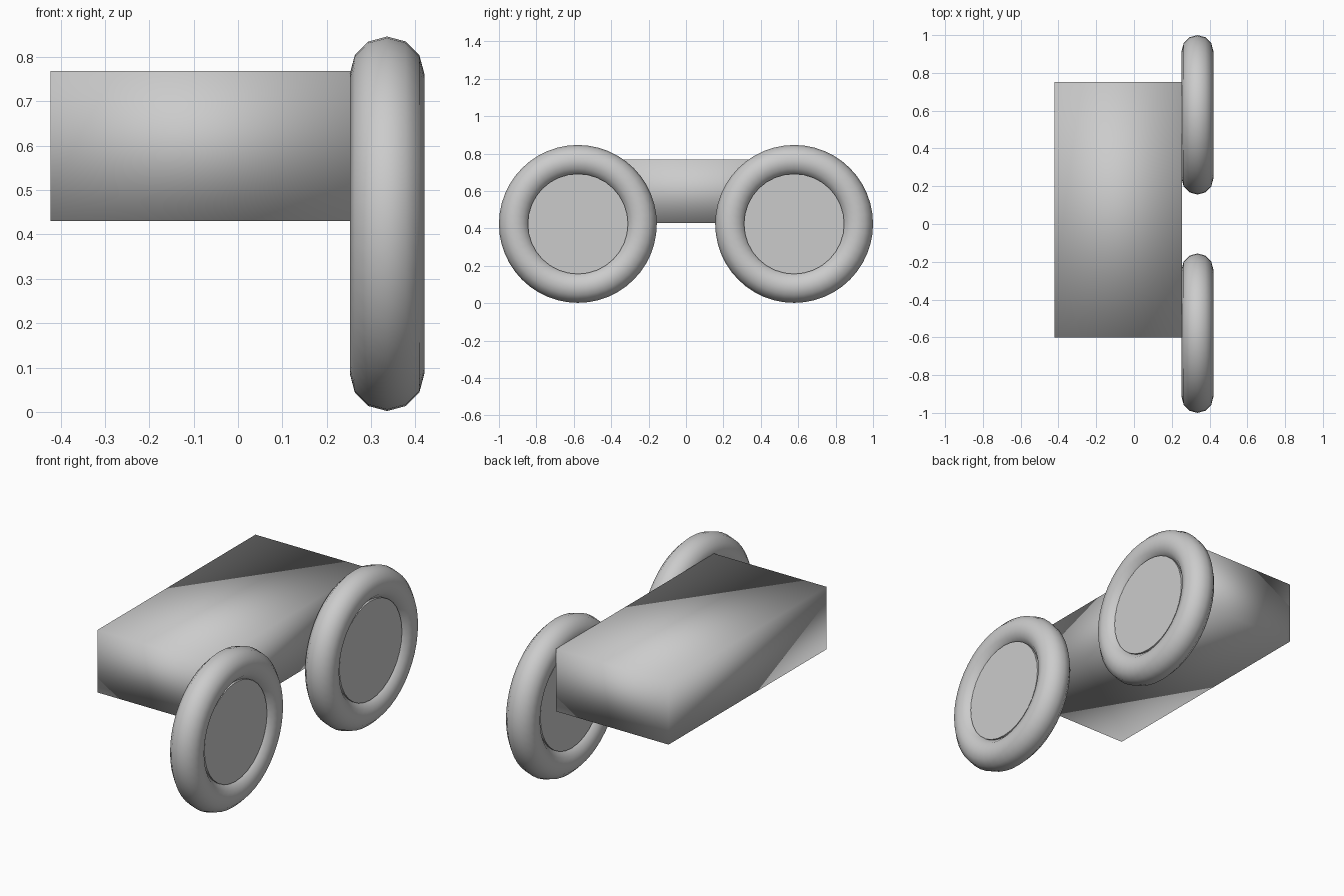
import bpy
from math import pi

if "Cube" in bpy.data.objects:
    bpy.data.objects.remove(bpy.data.objects["Cube"])

WHEEL_X, WHEEL_Y, WHEEL_Z = 0.336, 0.578, 0.424


def smooth(obj, name):
    obj.name = name
    for p in obj.data.polygons:
        p.use_smooth = True
    return obj


# Body: a softly shaded plain box
x0, x1, y0, y1, z0, z1 = -0.422, 0.254, -0.602, 0.752, 0.43, 0.768
bpy.ops.mesh.primitive_cube_add(size=1, location=((x0 + x1) / 2, (y0 + y1) / 2, (z0 + z1) / 2))
body = bpy.context.object
body.scale = (x1 - x0, y1 - y0, z1 - z0)
bpy.ops.object.transform_apply(location=False, rotation=False, scale=True)
smooth(body, "body")


# Wheel: round tyre with a flat hub disc filling the hole
def wheel(name, y):
    loc = (WHEEL_X, y, WHEEL_Z)
    bpy.ops.mesh.primitive_torus_add(location=loc, rotation=(0, pi / 2, 0), major_radius=0.338,
                                     minor_radius=0.084, major_segments=48, minor_segments=12)
    smooth(bpy.context.object, name + "_tyre")
    bpy.ops.mesh.primitive_cylinder_add(vertices=32, radius=0.268, depth=0.11,
                                        location=loc, rotation=(0, pi / 2, 0))
    bpy.ops.object.shade_smooth_by_angle()
    bpy.context.object.name = name + "_hub"


wheel("front_wheel", -WHEEL_Y)
wheel("rear_wheel", WHEEL_Y)
